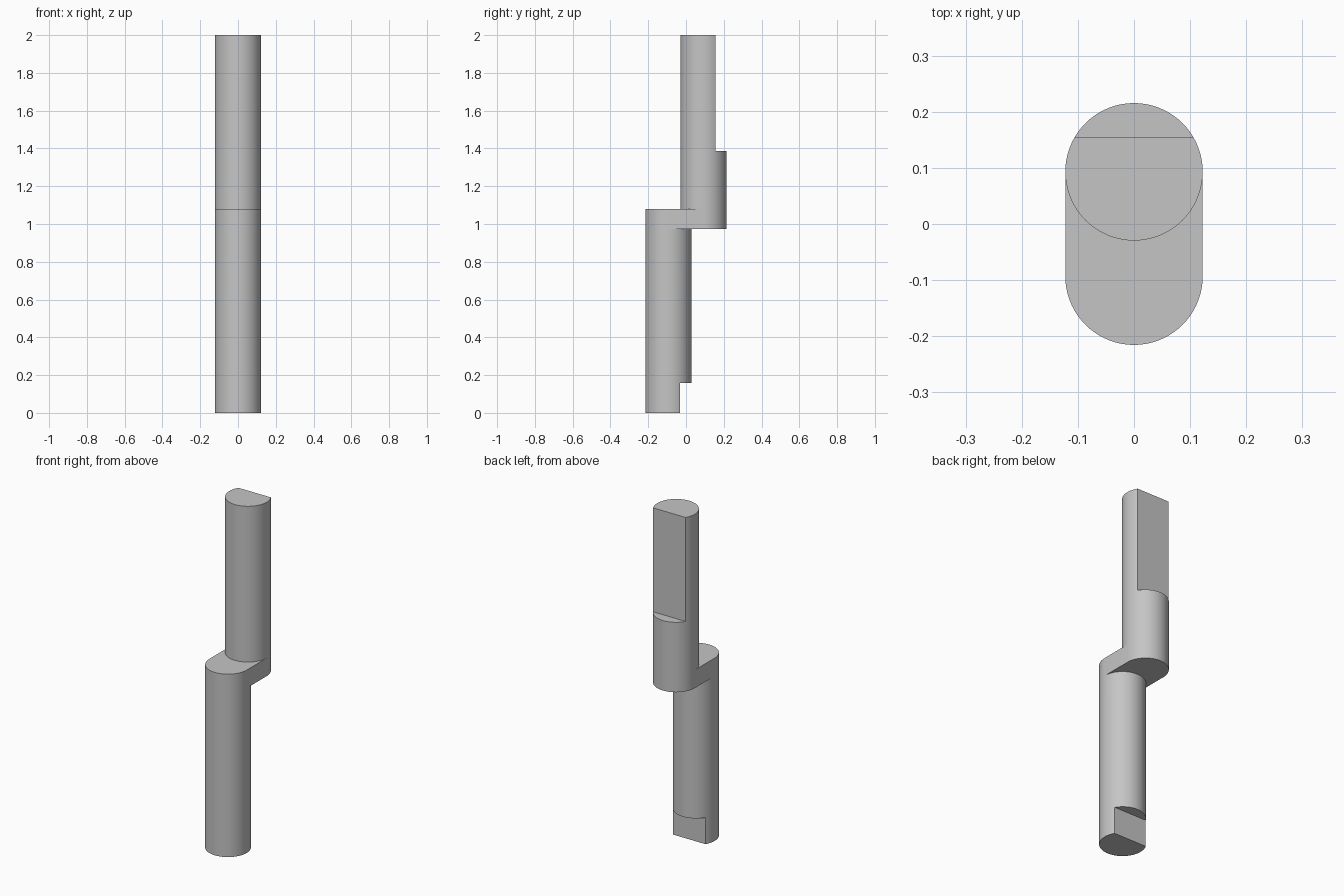
import bpy
import bmesh
from math import asin, cos, pi, sin

cube = bpy.data.objects.get("Cube")
if cube:
    bpy.data.objects.remove(cube, do_unlink=True)

R = 0.1225           # shaft radius
OFFSET = 0.093       # distance of each shaft axis from the centre
FLAT = 0.062         # distance of the flats from the shaft axis
A = asin(FLAT / R)   # angle where a flat meets the round
LOW_FLAT, WEB_BOTTOM, WEB_TOP, HIGH_FLAT, TOP = 0.157, 0.973, 1.08, 1.386, 2.0


def arc(cy, start, end, steps):
    angles = [start + (end - start) * i / steps for i in range(steps + 1)]
    return [(R * cos(a), cy + R * sin(a)) for a in angles]


def front_half(cy):
    return arc(cy, -pi, 0, 36)


def back_segment(cy):
    return arc(cy, A, pi - A, 24)


def back_half(cy):
    return arc(cy, 0, A, 6) + back_segment(cy)[1:-1] + arc(cy, pi - A, pi, 6)


def round_outline(cy):
    return front_half(cy) + back_half(cy)[1:-1]


def flat_outline(cy):
    return front_half(cy) + arc(cy, 0, A, 6)[1:] + arc(cy, pi - A, pi, 6)[:-1]


bm = bmesh.new()


def wall(outline, z0, z1):
    low = [bm.verts.new((x, y, z0)) for x, y in outline]
    high = [bm.verts.new((x, y, z1)) for x, y in outline]
    for i in range(len(outline)):
        j = (i + 1) % len(outline)
        bm.faces.new((low[i], low[j], high[j], high[i]))


def cap(outline, z):
    bm.faces.new([bm.verts.new((x, y, z)) for x, y in outline])


# Lower shaft with its flat near the foot
cap(flat_outline(-OFFSET), 0)
wall(flat_outline(-OFFSET), 0, LOW_FLAT)
cap(back_segment(-OFFSET), LOW_FLAT)
wall(round_outline(-OFFSET), LOW_FLAT, WEB_BOTTOM)

# Offset web joining the two shafts
cap(back_half(OFFSET) + back_half(-OFFSET)[::-1], WEB_BOTTOM)
wall(front_half(-OFFSET) + back_half(OFFSET), WEB_BOTTOM, WEB_TOP)
cap(front_half(-OFFSET) + front_half(OFFSET)[::-1], WEB_TOP)

# Upper shaft with its long flat
wall(round_outline(OFFSET), WEB_TOP, HIGH_FLAT)
cap(back_segment(OFFSET), HIGH_FLAT)
wall(flat_outline(OFFSET), HIGH_FLAT, TOP)
cap(flat_outline(OFFSET), TOP)

bmesh.ops.remove_doubles(bm, verts=bm.verts, dist=0.0001)
bmesh.ops.recalc_face_normals(bm, faces=bm.faces)
mesh = bpy.data.meshes.new("offset_shaft")
bm.to_mesh(mesh)
bm.free()
shaft = bpy.data.objects.new("offset_shaft", mesh)
bpy.context.collection.objects.link(shaft)

# Plain grey metal
grey = bpy.data.materials.new("grey")
grey.use_nodes = True
colour = (0.56, 0.56, 0.56, 1)
grey.diffuse_color = colour
for node in grey.node_tree.nodes:
    if node.type == "BSDF_PRINCIPLED":
        node.inputs["Base Color"].default_value = colour
mesh.materials.append(grey)

bpy.ops.object.select_all(action="DESELECT")
shaft.select_set(True)
bpy.context.view_layer.objects.active = shaft
bpy.ops.object.shade_smooth_by_angle()
